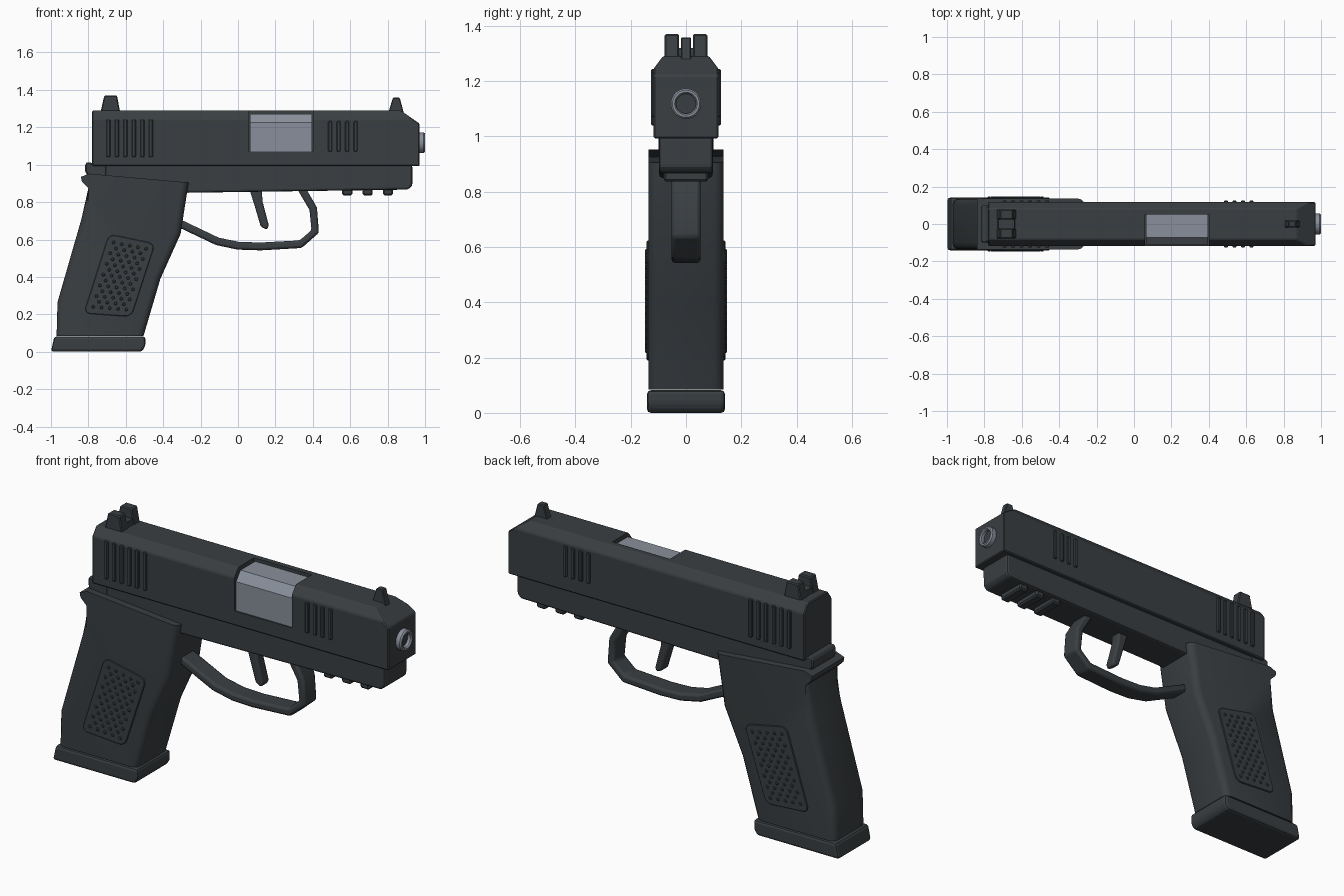
import bpy, bmesh, math
from mathutils import Matrix, Vector

cube = bpy.data.objects.get("Cube")
if cube:
    bpy.data.objects.remove(cube, do_unlink=True)


def material(name, rgb):
    m = bpy.data.materials.new(name)
    m.use_nodes = True
    m.diffuse_color = (*rgb, 1)
    m.node_tree.nodes["Principled BSDF"].inputs["Base Color"].default_value = (*rgb, 1)
    return m


DARK = material("dark gunmetal", (0.042, 0.049, 0.054))
STEEL = material("brushed steel", (0.25, 0.275, 0.325))


def finish(name, bm, mat, bevel=0, segments=1):
    bmesh.ops.recalc_face_normals(bm, faces=bm.faces)
    me = bpy.data.meshes.new(name)
    bm.to_mesh(me)
    bm.free()
    me.materials.append(mat)
    ob = bpy.data.objects.new(name, me)
    bpy.context.collection.objects.link(ob)
    if bevel:
        b = ob.modifiers.new("edge bevel", "BEVEL")
        b.width, b.segments = bevel, segments
        b.limit_method = "ANGLE"
    return ob


def extrude(points, direction):
    """Closed outline pushed along a direction."""
    bm = bmesh.new()
    face = bm.faces.new([bm.verts.new(p) for p in points])
    out = bmesh.ops.extrude_face_region(bm, geom=[face])["geom"]
    bmesh.ops.translate(bm, vec=direction,
                        verts=[v for v in out if isinstance(v, bmesh.types.BMVert)])
    bmesh.ops.recalc_face_normals(bm, faces=bm.faces)
    return bm


def side_shape(profile, y0, y1):
    return extrude([(x, y0, z) for x, z in profile], (0, y1 - y0, 0))


def prism(name, profile, half, mat=DARK, bevel=0, segments=1):
    return finish(name, side_shape(profile, -half, half), mat, bevel, segments)


def rect(x0, x1, z0, z1):
    return [(x0, z0), (x1, z0), (x1, z1), (x0, z1)]


# Slide with chamfered top and a sloped nose
section = [(-.117, .993), (.117, .993), (.117, 1.245), (.083, 1.29), (-.083, 1.29), (-.117, 1.245)]
bm = extrude([(-.78, y, z) for y, z in section], (1.75, 0, 0))
cut = bmesh.ops.bisect_plane(bm, geom=bm.verts[:] + bm.edges[:] + bm.faces[:],
                             plane_co=(.87, 0, 1.29), plane_no=(.07, 0, .1), clear_outer=True)
bmesh.ops.holes_fill(bm, edges=[e for e in bm.edges if e.is_boundary])
slide = finish("slide", bm, DARK, .005)

# Ejection port cut, with the barrel block showing inside it
cutter = finish("port_cutter", side_shape(rect(.06, .40, 1.07, 1.4), -.2, .05), DARK)
cutter.hide_render = True
cutter.hide_viewport = True
cutter.display_type = "WIRE"
port = slide.modifiers.new("port", "BOOLEAN")
port.object, port.operation, port.solver = cutter, "DIFFERENCE", "EXACT"
block = [(-.11, 1.065), (.055, 1.065), (.055, 1.272), (-.072, 1.272), (-.11, 1.225)]
finish("barrel_block", extrude([(.065, y, z) for y, z in block], (.33, 0, 0)), STEEL)

# Muzzle ring and dark bore
bm = bmesh.new()
ring = [(.93, .055), (.993, .055), (1.0, .049), (1.0, .041), (.993, .036), (.93, .036)]
verts = [bm.verts.new((x, 0, 1.118 + r)) for x, r in ring]
edges = [bm.edges.new((verts[i], verts[(i + 1) % len(verts)])) for i in range(len(verts))]
bmesh.ops.spin(bm, geom=verts + edges, cent=(0, 0, 1.118), axis=(1, 0, 0),
               angle=math.tau, steps=32)
bmesh.ops.remove_doubles(bm, verts=bm.verts, dist=1e-4)
muzzle = finish("muzzle_ring", bm, STEEL)
bm = bmesh.new()
bmesh.ops.create_cone(bm, cap_ends=True, segments=32, radius1=.037, radius2=.037, depth=.05,
                      matrix=Matrix.Translation((.952, 0, 1.118)) @ Matrix.Rotation(math.pi / 2, 4, "Y"))
finish("bore", bm, DARK)

# Grip serrations on both sides of the slide
for place, start, count, low, high in (("rear", -.704, 6, 1.04, 1.243), ("front", .482, 4, 1.07, 1.233)):
    for i in range(count):
        x = start + i * .0455
        prism(f"{place}_serration_{i + 1}", rect(x, x + .021, low, high), .126, bevel=.004)

# Sights
post = [(-.735, 1.28), (-.63, 1.28), (-.647, 1.37), (-.715, 1.37)]
for side, s in (("left", 1), ("right", -1)):
    finish(f"rear_sight_post_{side}", side_shape(post, s * .025, s * .077), DARK, .005)
prism("rear_sight_base", [(-.73, 1.28), (-.635, 1.28), (-.64, 1.32), (-.725, 1.32)], .05)
prism("front_sight", [(.803, 1.275), (.887, 1.275), (.865, 1.358), (.828, 1.358)], .018, bevel=.004)

# Frame, tang and accessory rail
prism("frame", [(-.78, .9), (-.27, .85), (.91, .867), (.932, .888), (.932, 1.0), (-.78, 1.0)],
      .098, bevel=.012, segments=2)
prism("rear_tang", [(-.80, .93), (-.70, .93), (-.70, 1.0), (-.78, 1.008), (-.80, 1.016),
                    (-.818, 1.005), (-.818, .965)], .1, bevel=.008)
for i in range(3):
    x = .557 + i * .109
    prism(f"rail_tooth_{i + 1}", rect(x, x + .054, .836, .88), .08, bevel=.008)

# Grip with broad rounding on the front and back straps
grip_outline = [(-.97, .085), (-.505, .085), (-.415, .39), (-.307, .63), (-.264, .905),
                (-.795, .952), (-.84, .935), (-.835, .91), (-.80, .875), (-.837, .71), (-.965, .265)]
bm = side_shape(grip_outline, -.136, .136)


def strap_edge(e):
    a, b = e.verts[0].co, e.verts[1].co
    return abs(a.y - b.y) < .01 and abs(a.z - b.z) > .1


bmesh.ops.bevel(bm, geom=[e for e in bm.edges if strap_edge(e)], offset=.036,
                segments=3, profile=.5, affect="EDGES", clamp_overlap=True)
grip = finish("grip", bm, DARK)
prism("magazine_base", [(-1, .0), (-.515, 0), (-.495, .03), (-.495, .082), (-.982, .082)],
      .141, bevel=.014, segments=2)

# Raised side panels with staggered studs
corners = [Vector(c) for c in ((-.69, .63), (-.443, .578), (-.57, .187), (-.825, .205))]
tl, tr, br, bl = corners
for side, s in (("left", 1), ("right", -1)):
    bm = side_shape(corners, s * .12, s * .142)
    across = [e for e in bm.edges if abs(e.verts[0].co.y - e.verts[1].co.y) > .01]
    bmesh.ops.bevel(bm, geom=across, offset=.035, segments=4, profile=.5, affect="EDGES")
    finish(f"grip_panel_{side}", bm, DARK, .003)
    bm = bmesh.new()
    for row in range(13):
        v = .09 + row * .82 / 12
        for col in range(5 - row % 2):
            u = .15 + (col + .5 * (row % 2)) * .175
            p = tl.lerp(tr, u).lerp(bl.lerp(br, u), v)
            bmesh.ops.create_cone(bm, cap_ends=True, segments=8, radius1=.011, radius2=.006, depth=.01,
                                  matrix=Matrix.Translation((p.x, s * .143, p.y))
                                  @ Matrix.Rotation(-s * math.pi / 2, 4, "X"))
    finish(f"grip_studs_{side}", bm, DARK)

# Trigger guard: a band of even thickness along a path
path = [Vector(p) for p in ((-.32, .69), (-.11, .59), (0, .567), (.12, .563), (.335, .575),
                            (.413, .643), (.402, .765), (.335, .88))]
inner, outer = [], []
for i, p in enumerate(path):
    t = (path[min(i + 1, len(path) - 1)] - path[max(i - 1, 0)]).normalized()
    n = Vector((-t.y, t.x)) * .021
    inner.append(p + n)
    outer.append(p - n)
guard = prism("trigger_guard", outer + inner[::-1], .052, bevel=.012, segments=2)

# Trigger
trigger = prism("trigger", [(.058, .88), (.125, .88), (.132, .80), (.165, .675), (.155, .652),
                            (.122, .668), (.092, .77)], .03, bevel=.01, segments=2)

# Smooth only the rounded parts
bpy.ops.object.select_all(action="DESELECT")
for ob in (muzzle, grip, guard, trigger):
    ob.select_set(True)
bpy.context.view_layer.objects.active = grip
bpy.ops.object.shade_smooth_by_angle(angle=math.radians(32))
